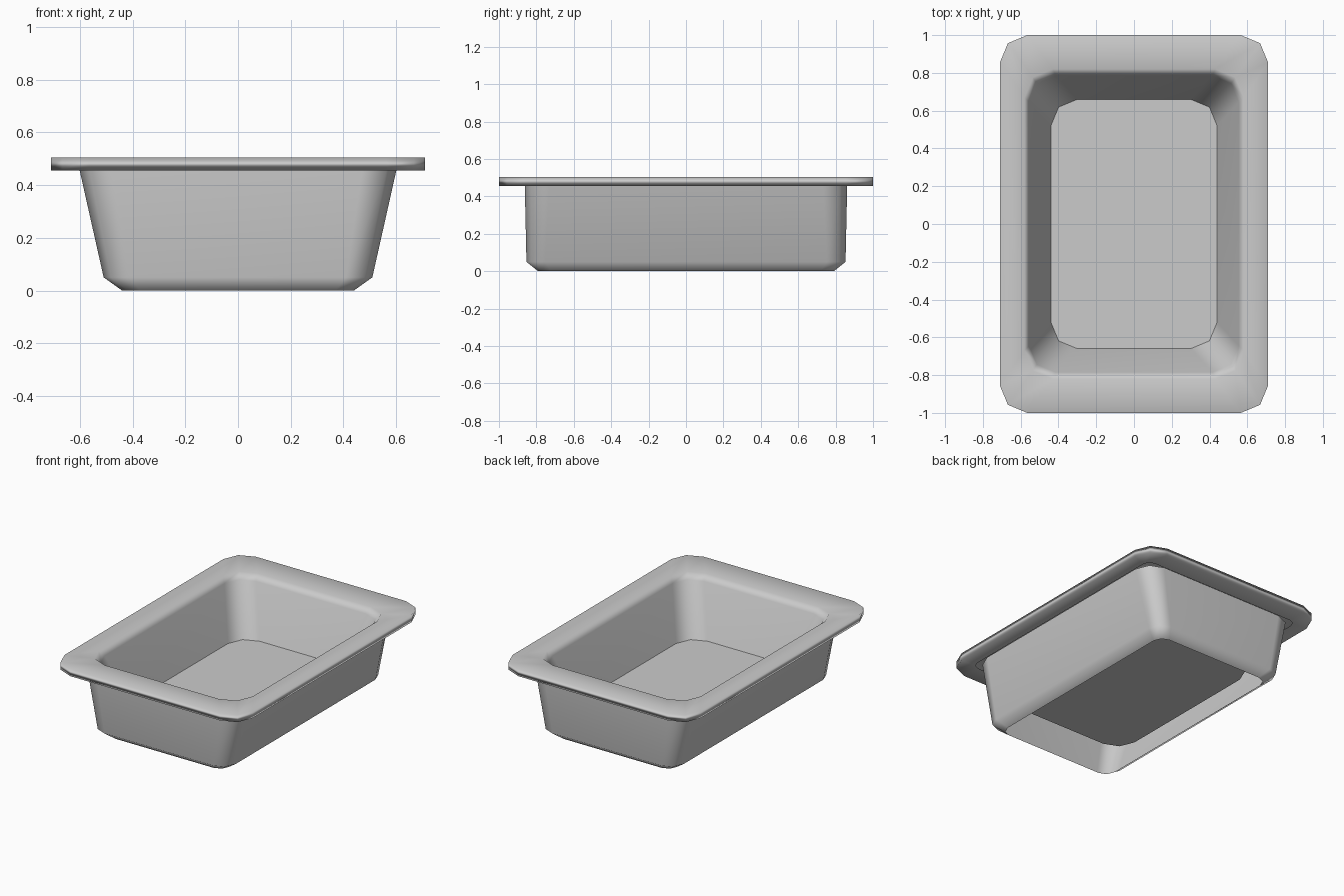
import bpy, bmesh, math

if "Cube" in bpy.data.objects:
    bpy.data.objects.remove(bpy.data.objects["Cube"])


def ring(bm, hx, hy, z, r, seg=2):
    """Rounded rectangle of vertices, half sizes hx and hy."""
    verts = []
    for q, (sx, sy) in enumerate([(1, 1), (-1, 1), (-1, -1), (1, -1)]):
        for i in range(seg + 1):
            a = math.pi / 2 * (q + i / seg)
            verts.append(bm.verts.new((sx * (hx - r) + r * math.cos(a),
                                       sy * (hy - r) + r * math.sin(a), z)))
    return verts


def loft(name, profile, fill=False):
    """Skin a list of (half x, half y, z, corner radius) rings."""
    bm = bmesh.new()
    rings = [ring(bm, *p) for p in profile]
    for a, b in zip(rings, rings[1:]):
        n = len(a)
        for i in range(n):
            j = (i + 1) % n
            bm.faces.new((a[i], a[j], b[j], b[i]))
    if fill:
        bm.faces.new(rings[-1])
    for f in bm.faces:
        f.smooth = not fill
    me = bpy.data.meshes.new(name)
    bm.to_mesh(me)
    bm.free()
    ob = bpy.data.objects.new(name, me)
    bpy.context.collection.objects.link(ob)
    if not fill:  # let the large faces lead the shading
        ob.modifiers.new("weighted", 'WEIGHTED_NORMAL').mode = 'FACE_AREA'
    return ob


# Underside of the lip, flat rim and sloping inside walls
loft("rim_and_inner_walls", [
    (0.61, 0.87, 0.455, 0.05),
    (0.71, 1.00, 0.455, 0.145),
    (0.71, 1.00, 0.505, 0.145),
    (0.58, 0.82, 0.497, 0.15),
    (0.555, 0.785, 0.46, 0.14),
    (0.44, 0.66, 0.13, 0.14),
])

# Flat raised floor
loft("tray_floor", [(0.44, 0.66, 0.13, 0.14)], fill=True)

# Outer skirt, open underneath, with a turned-in foot
loft("outer_shell", [
    (0.44, 0.79, 0.0, 0.07),
    (0.51, 0.853, 0.05, 0.10),
    (0.602, 0.862, 0.46, 0.13),
])
